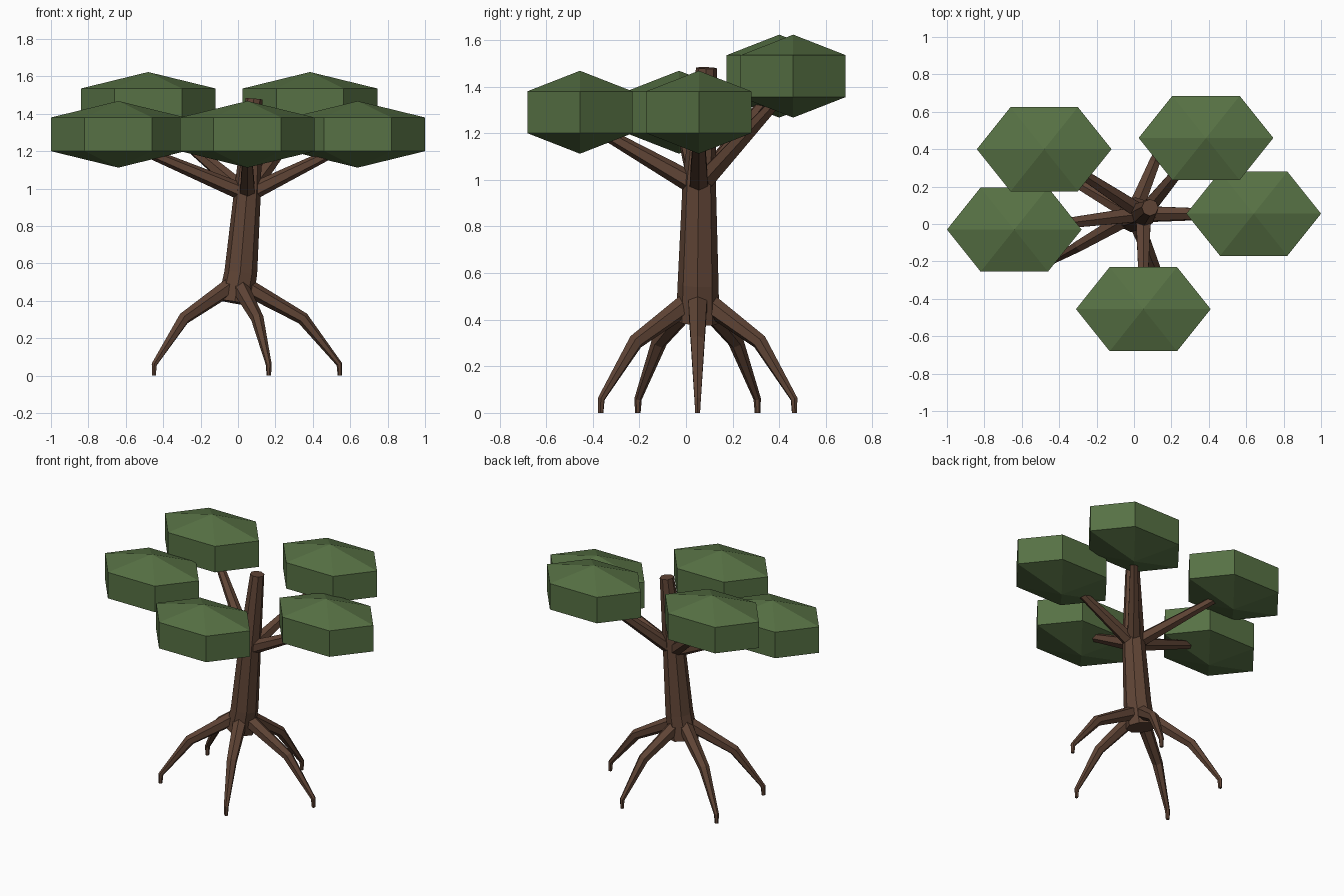
import bpy, bmesh, math
from mathutils import Vector

if "Cube" in bpy.data.objects:
    bpy.data.objects.remove(bpy.data.objects["Cube"])


def material(name, rgb):
    m = bpy.data.materials.new(name)
    m.diffuse_color = (*rgb, 1)
    m.use_nodes = True
    m.node_tree.nodes["Principled BSDF"].inputs["Base Color"].default_value = m.diffuse_color
    return m


BARK = material("bark brown", (0.115, 0.058, 0.036))
LEAF = material("leaf green", (0.095, 0.165, 0.058))


def finish(bm, name, mat):
    bmesh.ops.recalc_face_normals(bm, faces=bm.faces)
    me = bpy.data.meshes.new(name)
    bm.to_mesh(me)
    bm.free()
    me.materials.append(mat)
    ob = bpy.data.objects.new(name, me)
    bpy.context.collection.objects.link(ob)


def limb(name, path, radii, sides):
    """Tapered faceted tube along a path, with capped ends."""
    bm = bmesh.new()
    pts = [Vector(p) for p in path]
    # One sideways axis for the whole limb keeps it from twisting
    run = pts[-1] - pts[0]
    side = Vector((-run.y, run.x, 0)).normalized()
    rings = []
    for i, (p, r) in enumerate(zip(pts, radii)):
        a = (p - pts[max(i - 1, 0)]).normalized()
        b = (pts[min(i + 1, len(pts) - 1)] - p).normalized()
        up = (a + b).normalized().cross(side)
        ring = []
        for k in range(sides):
            t = 2 * math.pi * (k + 0.5) / sides
            ring.append(bm.verts.new(p + r * (math.cos(t) * side + math.sin(t) * up)))
        rings.append(ring)
    for lo, hi in zip(rings, rings[1:]):
        for k in range(sides):
            j = (k + 1) % sides
            bm.faces.new((lo[k], lo[j], hi[j], hi[k]))
    bm.faces.new(rings[0])
    bm.faces.new(rings[-1])
    finish(bm, name, BARK)


# Leaning trunk
limb("trunk", [(-0.015, 0.05, 0.39), (0.015, 0.052, 0.55), (0.052, 0.057, 1.0), (0.086, 0.088, 1.48)],
     [0.093, 0.088, 0.071, 0.045], 8)

# Five arched stilt roots, spread on an ellipse
for i in range(5):
    a = math.radians(72 * i)
    path = [(-0.005 + 0.55 * f * math.cos(a), 0.05 + 0.437 * f * math.sin(a), z)
            for f, z in ((0.09, 0.475), (0.64, 0.305), (0.995, 0.06), (1.0, 0.0))]
    limb(f"root_{i + 1}", path, [0.047, 0.034, 0.016, 0.012], 6)

# Branches and hexagonal leaf clumps with pointed top and bottom
CLUMPS = [(-0.48, 0.40, 1.445), (0.385, 0.46, 1.445), (0.64, 0.055, 1.29),
          (-0.64, -0.03, 1.29), (0.05, -0.455, 1.29)]
for i, c in enumerate(CLUMPS):
    c = Vector(c)
    start = Vector((0.05, 0.055, 0.97))
    limb(f"branch_{i + 1}", [start, start.lerp(c - Vector((0, 0, 0.03)), 0.85)], [0.047, 0.025], 6)

    bm = bmesh.new()
    rings = [[bm.verts.new(c + Vector((0.36 * math.cos(k * math.pi / 3),
                                       0.26 * math.sin(k * math.pi / 3), z))) for k in range(6)]
             for z in (-0.09, 0.09)]
    tips = [bm.verts.new(c + Vector((0, 0, z))) for z in (-0.178, 0.178)]
    for k in range(6):
        j = (k + 1) % 6
        bm.faces.new((rings[0][k], rings[0][j], rings[1][j], rings[1][k]))
        for ring, tip in zip(rings, tips):
            bm.faces.new((ring[k], ring[j], tip))
    finish(bm, f"leaf_clump_{i + 1}", LEAF)
